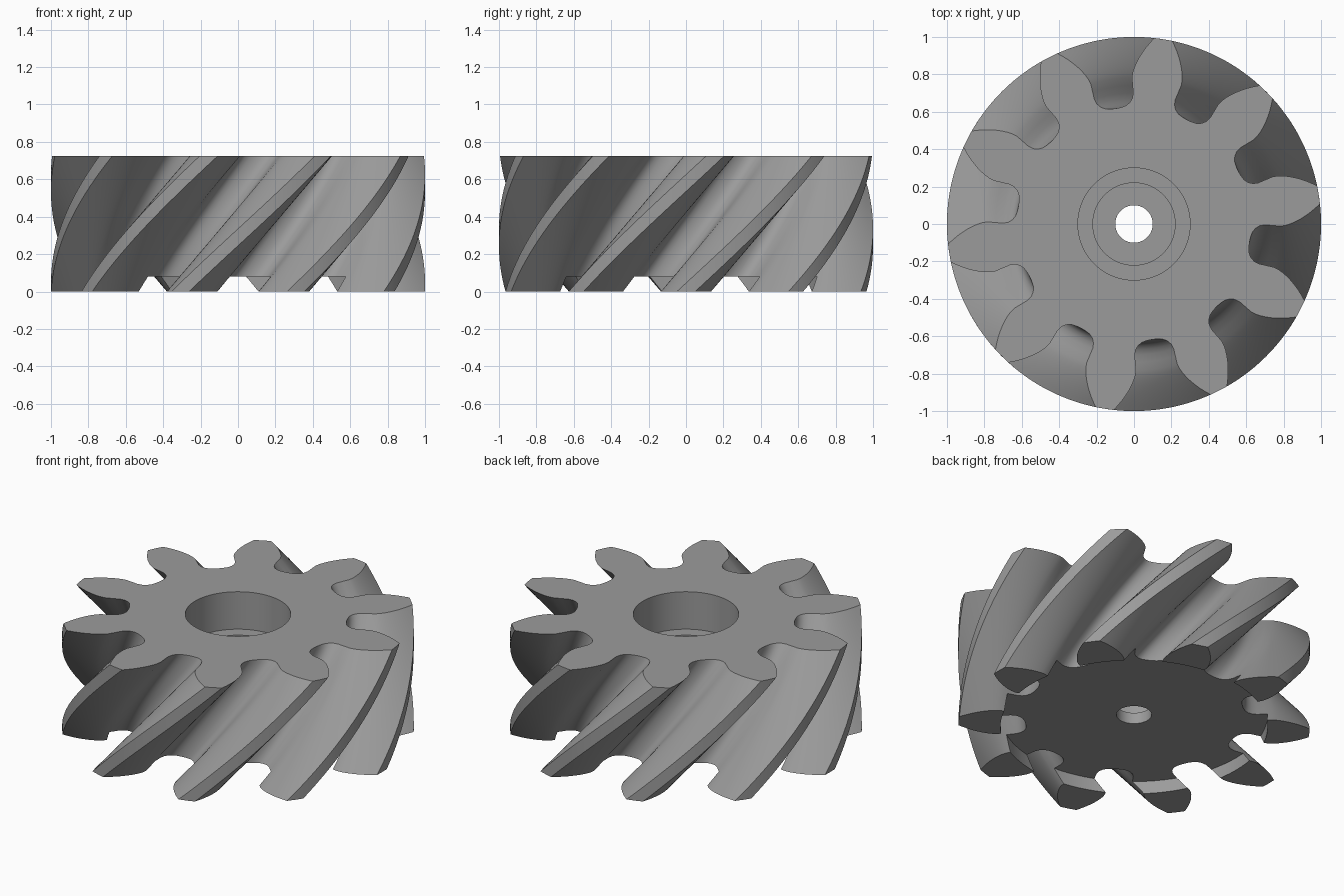
import bpy, bmesh
from math import acos, cos, sin, tan, radians, degrees, pi

TEETH, HEIGHT, TWIST, LAYERS = 10, 0.725, 45, 36
PITCH, BASE = 0.833, 0.783

cube = bpy.data.objects.get("Cube")
if cube:
    bpy.data.objects.remove(cube, do_unlink=True)

steel = bpy.data.materials.new("plain grey steel")
steel.use_nodes = True
grey = (0.33, 0.33, 0.33, 1)
steel.diffuse_color = grey
steel.node_tree.nodes["Principled BSDF"].inputs["Base Color"].default_value = grey


def involute(r):
    a = acos(min(1, BASE / r))
    return degrees(tan(a) - a)


# Half tooth as (radius, angle from the tooth centre): land, involute flank, root fillet
half = [(1, 0), (1, 1.4)]
for i in range(9):
    r = 1 - (1 - BASE) * i / 8
    half.append((r, 90 / TEETH + involute(PITCH) - involute(r)))
half += [(0.74, 9.6), (0.70, 9.35), (0.672, 9.8), (0.65, 11), (0.634, 13),
         (0.627, 15.5), (0.625, 18)]
tooth = [(r, -a) for r, a in reversed(half[1:-1])] + half
outline = [(r, radians(a + 360 / TEETH * k)) for k in range(TEETH) for r, a in tooth]

# Twisted gear body: the outline turns as it rises
bm = bmesh.new()
rings = []
for layer in range(LAYERS + 1):
    t = layer / LAYERS
    turn = radians(TWIST * t)
    rings.append([bm.verts.new((r * cos(a + turn), r * sin(a + turn), HEIGHT * t))
                  for r, a in outline])
n = len(outline)
for low, high in zip(rings, rings[1:]):
    for i in range(n):
        j = (i + 1) % n
        bm.faces.new((low[i], low[j], high[j], high[i]))
bm.faces.new(rings[0][::-1])
bm.faces.new(rings[-1])
bmesh.ops.recalc_face_normals(bm, faces=bm.faces)
mesh = bpy.data.meshes.new("helical_gear")
bm.to_mesh(mesh)
bm.free()
gear = bpy.data.objects.new("helical_gear", mesh)
bpy.context.collection.objects.link(gear)
mesh.materials.append(steel)


# Round cuts: underside recess, through hole and stepped bore
def cut(name, radius, bottom, top):
    bpy.ops.mesh.primitive_cylinder_add(vertices=96, radius=radius, depth=top - bottom,
                                        location=(0, 0, (top + bottom) / 2))
    cutter = bpy.context.object
    cutter.name = name
    cutter.hide_render = True
    cutter.data.materials.append(steel)
    mod = gear.modifiers.new(name, "BOOLEAN")
    mod.operation = "DIFFERENCE"
    mod.solver = "EXACT"
    mod.object = cutter
    bpy.ops.object.select_all(action="DESELECT")
    gear.select_set(True)
    bpy.context.view_layer.objects.active = gear
    bpy.ops.object.modifier_apply(modifier=name)
    bpy.data.objects.remove(cutter, do_unlink=True)


cut("underside_recess", 0.76, -0.2, 0.08)
cut("through_hole", 0.10, -0.1, 1)
cut("inner_bore", 0.22, 0.15, 1)
cut("outer_bore", 0.30, 0.49, 1)

bpy.ops.object.shade_smooth_by_angle(angle=radians(30))
